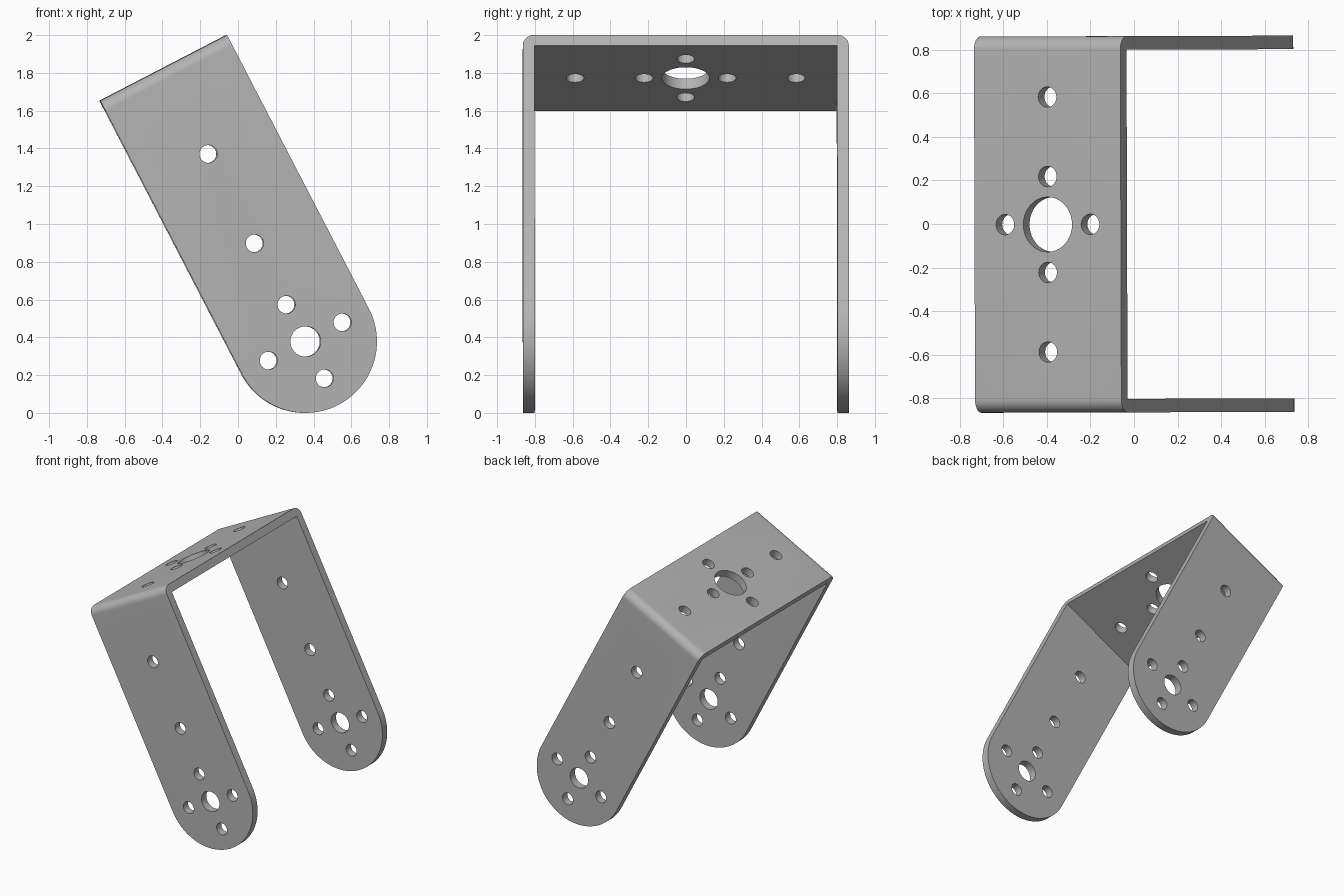
import bpy, bmesh, math
from mathutils import Matrix, Vector

if "Cube" in bpy.data.objects:
    bpy.data.objects.remove(bpy.data.objects["Cube"])

TILT = math.radians(-27.4)
R = 0.378        # half width and foot radius
TOP = 1.632      # foot centre to outer top face
HALF = 0.863     # half span
T = 0.062        # sheet thickness and outer bend radius
PITCH, HOLE = 0.22, 0.047

steel = bpy.data.materials.new("grey steel")
steel.use_nodes = True
grey = (0.45, 0.45, 0.45, 1)
steel.diffuse_color = grey
steel.node_tree.nodes["Principled BSDF"].inputs["Base Color"].default_value = grey


def arc(cx, cy, r, start, end, n):
    """Points along an arc, angles in degrees."""
    angles = [math.radians(start + (end - start) * i / n) for i in range(n + 1)]
    return [(cx + r * math.cos(a), cy + r * math.sin(a)) for a in angles]


def prism(name, outline, axis, length):
    """Extrude a closed outline symmetrically along x or y."""
    bm = bmesh.new()
    half = length / 2
    place = (lambda a, b: (-half, a, b)) if axis == "x" else (lambda a, b: (a, -half, b))
    face = bm.faces.new([bm.verts.new(place(a, b)) for a, b in outline])
    new = bmesh.ops.extrude_face_region(bm, geom=[face])["geom"]
    shift = Vector((length, 0, 0) if axis == "x" else (0, length, 0))
    bmesh.ops.translate(bm, vec=shift, verts=[v for v in new if isinstance(v, bmesh.types.BMVert)])
    bmesh.ops.recalc_face_normals(bm, faces=bm.faces)
    mesh = bpy.data.meshes.new(name)
    bm.to_mesh(mesh)
    bm.free()
    obj = bpy.data.objects.new(name, mesh)
    bpy.context.collection.objects.link(obj)
    mesh.materials.append(steel)
    return obj


def drills(name, holes, turn, offset, depth):
    """One cutter object holding a cylinder for each (a, b, radius)."""
    bm = bmesh.new()
    for a, b, r in holes:
        bmesh.ops.create_cone(bm, cap_ends=True, segments=40, radius1=r, radius2=r, depth=depth,
                              matrix=Matrix.Translation(offset) @ turn @ Matrix.Translation((a, b, 0)))
    mesh = bpy.data.meshes.new(name)
    bm.to_mesh(mesh)
    bm.free()
    obj = bpy.data.objects.new(name, mesh)
    bpy.context.collection.objects.link(obj)
    return obj


def boolean(target, cutter, operation):
    """Apply a boolean and discard its cutter."""
    cutter.hide_render = True
    mod = target.modifiers.new(cutter.name, "BOOLEAN")
    mod.object, mod.operation, mod.solver = cutter, operation, "EXACT"
    bpy.context.view_layer.objects.active = target
    bpy.ops.object.modifier_apply(modifier=mod.name)
    bpy.data.objects.remove(cutter)


# Folded sheet: U section with rounded outer bends
inner = HALF - T
section = [(-HALF, -R - 0.1), (-inner, -R - 0.1), (-inner, TOP - T), (inner, TOP - T),
           (inner, -R - 0.1), (HALF, -R - 0.1)]
section += arc(inner, TOP - T, T, 0, 90, 12) + arc(-inner, TOP - T, T, 90, 180, 12)
bracket = prism("u_bracket", section, "x", 3 * R)

# Trim the legs to width with round feet
feet = [(R, TOP + 0.1), (-R, TOP + 0.1)] + arc(0, 0, R, 180, 360, 64)
boolean(bracket, prism("foot_trim", feet, "y", 3), "INTERSECT")

# Holes through both legs and through the top plate
cross = [(PITCH, 0, HOLE), (-PITCH, 0, HOLE), (0, PITCH, HOLE), (0, -PITCH, HOLE)]
leg_holes = cross + [(0, 0, 0.08), (0, 0.585, HOLE), (0, 1.118, HOLE)]
top_holes = cross + [(0, 0, 0.126), (0, 0.585, HOLE), (0, -0.585, HOLE)]
boolean(bracket, drills("leg_drills", leg_holes, Matrix.Rotation(math.pi / 2, 4, "X"), (0, 0, 0), 3),
        "DIFFERENCE")
boolean(bracket, drills("top_drills", top_holes, Matrix.Identity(4), (0, 0, TOP), 0.5), "DIFFERENCE")

# Lean the bracket over and rest its feet on the ground
bracket.data.transform(Matrix.Translation((0.355, 0, R)) @ Matrix.Rotation(0.003, 4, "Z")
                       @ Matrix.Rotation(TILT, 4, "Y"))
bpy.ops.object.select_all(action="DESELECT")
bracket.select_set(True)
bpy.context.view_layer.objects.active = bracket
bpy.ops.object.shade_smooth_by_angle(angle=math.radians(30))
